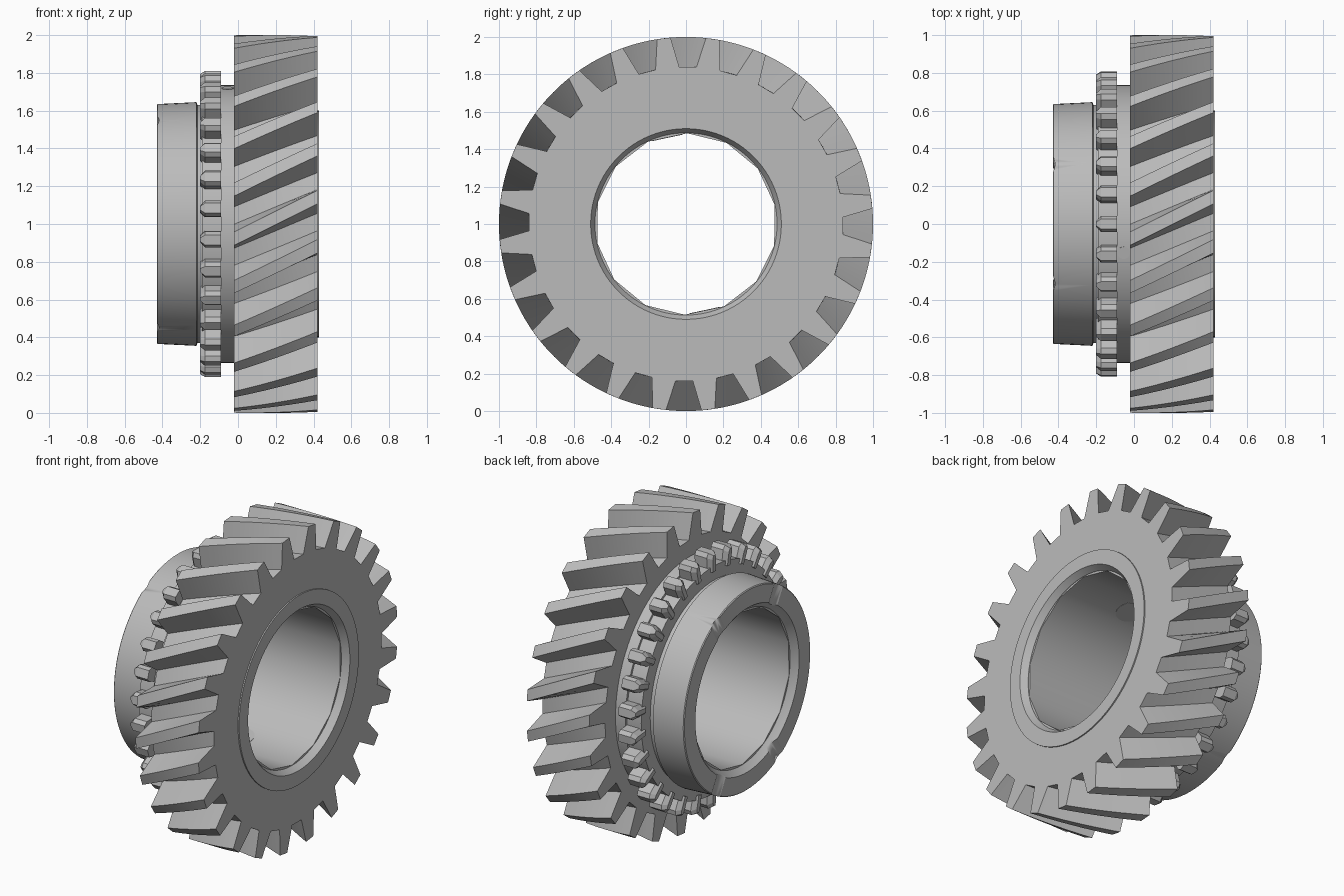
import bpy, bmesh, math
from mathutils import Matrix, Vector

cube = bpy.data.objects.get("Cube")
if cube:
    bpy.data.objects.remove(cube)

steel = bpy.data.materials.new("grey steel")
steel.use_nodes = True
COLOUR = (0.5, 0.5, 0.5, 1)
steel.diffuse_color = COLOUR
steel.node_tree.nodes["Principled BSDF"].inputs["Base Color"].default_value = COLOUR


def polar(x, radius, angle):
    """Point around the gear axis, which runs along x at height 1."""
    return Vector((x, radius * math.cos(angle), 1 + radius * math.sin(angle)))


def finish(name, bm, smooth=True):
    bmesh.ops.recalc_face_normals(bm, faces=bm.faces)
    mesh = bpy.data.meshes.new(name)
    bm.to_mesh(mesh)
    bm.free()
    mesh.materials.append(steel)
    obj = bpy.data.objects.new(name, mesh)
    bpy.context.collection.objects.link(obj)
    if smooth:
        bpy.ops.object.select_all(action='DESELECT')
        obj.select_set(True)
        bpy.context.view_layer.objects.active = obj
        bpy.ops.object.shade_smooth_by_angle(angle=math.radians(30))
    return obj


def join_loops(bm, loops):
    """Skin a closed chain of equal vertex loops."""
    for a, b in zip(loops, loops[1:] + loops[:1]):
        n = len(a)
        for i in range(n):
            j = (i + 1) % n
            bm.faces.new((a[i], a[j], b[j], b[i]))


def lathe(name, profile, sides=96, phase=0.0):
    bm = bmesh.new()
    join_loops(bm, [[bm.verts.new(polar(x, r, phase + math.tau * i / sides))
                     for i in range(sides)] for x, r in profile])
    return finish(name, bm)


def radial_cylinder(name, x, angle, radius, inner, outer):
    """Cylinder whose axis points out from the gear axis."""
    out = Vector((0, math.cos(angle), math.sin(angle)))
    turn = out.to_track_quat('Z', 'Y').to_matrix().to_4x4()
    place = Matrix.Translation(polar(x, (inner + outer) / 2, angle)) @ turn
    bm = bmesh.new()
    bmesh.ops.create_cone(bm, cap_ends=True, segments=32, radius1=radius,
                          radius2=radius, depth=outer - inner, matrix=place)
    return finish(name, bm)


# Helical gear rim
TEETH, TWIST = 24, 0.22
X0, X1 = -0.02, 0.42
pitch = math.tau / TEETH
outline = [(0.84, 0.055), (1.0, 0.095), (1.0, pitch - 0.095), (0.84, pitch - 0.055)]
bm = bmesh.new()
loops = []
STEPS = 6
for s in range(STEPS + 1):
    t = s / STEPS
    shift = -0.012 + TWIST * (1 - t)
    loops.append([bm.verts.new(polar(X0 + (X1 - X0) * t, r, shift + k * pitch + a))
                  for k in range(TEETH) for r, a in outline])
for x, shift in ((X1, -0.012), (X0, TWIST - 0.012)):
    loops.append([bm.verts.new(polar(x, 0.55, shift + k * pitch + a))
                  for k in range(TEETH) for r, a in outline])
join_loops(bm, loops)
finish("helical_gear_rim", bm)

# Turned hub with collar, groove, raised boss and chamfered bore
hub = lathe("hub_body", [
    (-0.43, 0.52), (-0.43, 0.63), (-0.425, 0.635), (-0.22, 0.645), (-0.215, 0.63),
    (-0.19, 0.63), (-0.19, 0.72), (-0.09, 0.72), (-0.09, 0.735), (-0.01, 0.735),
    (-0.01, 0.6), (0.428, 0.6), (0.428, 0.51), (0.39, 0.487), (-0.39, 0.487),
    (-0.41, 0.505)])

# Shallow scallops in the hub end
for k, degrees in enumerate((60, 120, 240, 300)):
    cutter = radial_cylinder(f"scallop_cutter_{k}", -0.528, math.radians(degrees),
                             0.11, 0.4, 0.75)
    cutter.hide_render = True
    cutter.hide_set(True)
    cut = hub.modifiers.new("scallop", 'BOOLEAN')
    cut.operation = 'DIFFERENCE'
    cut.object = cutter
    bpy.context.view_layer.objects.active = hub
    bpy.ops.object.modifier_apply(modifier=cut.name)
    bpy.data.objects.remove(cutter)

# Faceted bore sleeve, with a flat centred on the oil hole
OIL = math.radians(102)
lathe("bore_sleeve", [(-0.39, 0.485), (0.385, 0.485), (0.385, 0.5), (-0.39, 0.5)],
      sides=14, phase=OIL + math.pi / 14)

# Oil hole plugs, on opposite sides
for k in range(2):
    angle = OIL + k * math.pi
    radial_cylinder(f"oil_hole_inner_{k}", -0.055, angle, 0.085, 0.471, 0.476)
    radial_cylinder(f"oil_hole_outer_{k}", -0.055, angle, 0.033, 0.73, 0.737)

# Ring of pointed dog teeth
DOGS = 30
bm = bmesh.new()
for k in range(DOGS):
    centre = math.pi / 2 + math.tau * k / DOGS
    rings = []
    for x, half, top in ((-0.09, 0.042, 0.81), (-0.175, 0.042, 0.81), (-0.2, 0.016, 0.795)):
        section = [(-half, 0.69), (-half, top - 0.025), (-half * 0.6, top),
                   (half * 0.6, top), (half, top - 0.025), (half, 0.69)]
        rings.append([bm.verts.new(polar(x, r, centre + w / 0.78)) for w, r in section])
    for a, b in zip(rings, rings[1:]):
        for i in range(6):
            j = (i + 1) % 6
            bm.faces.new((a[i], a[j], b[j], b[i]))
    bm.faces.new(rings[0])
    bm.faces.new(rings[-1])
finish("dog_teeth", bm, smooth=False)
